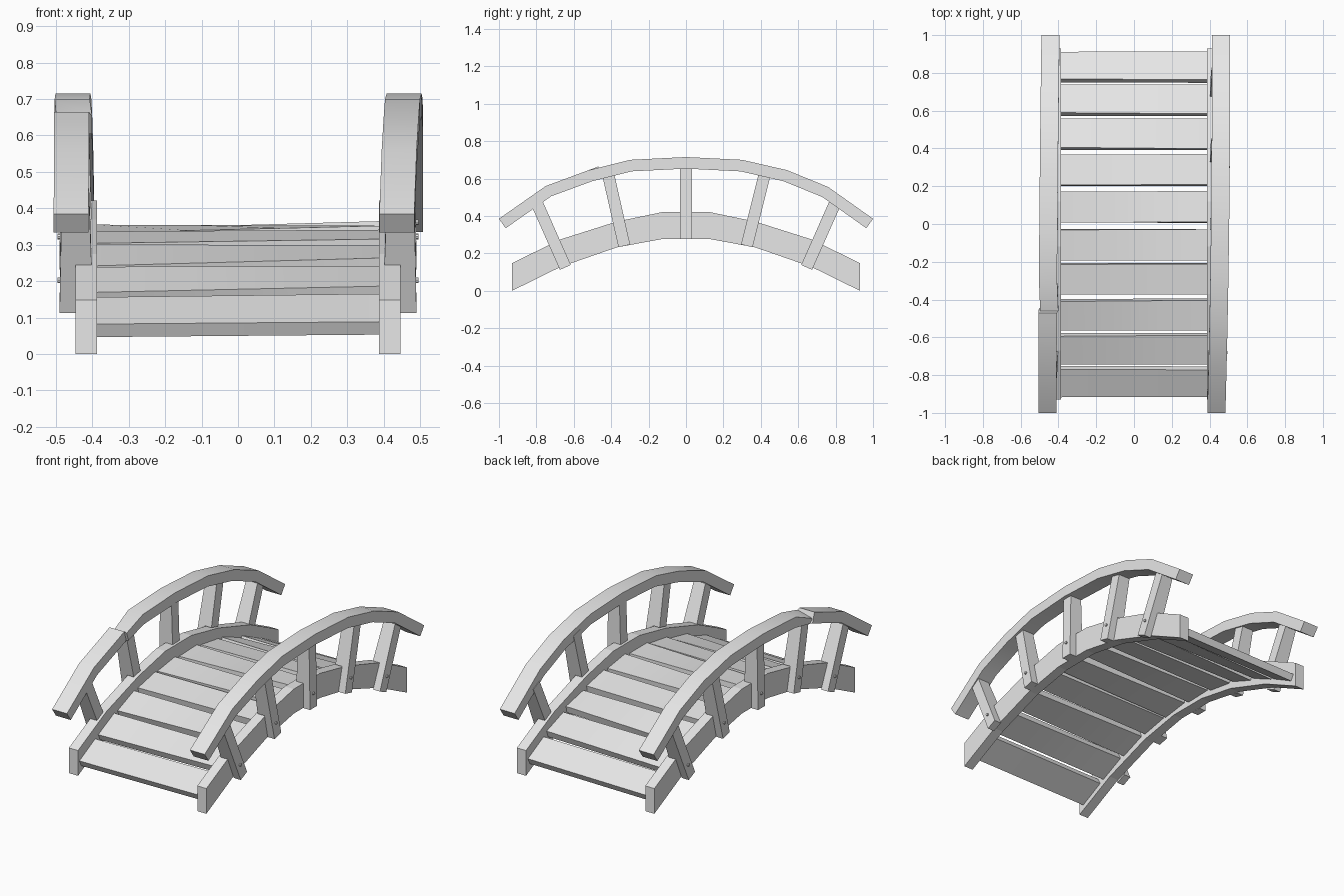
import bpy, bmesh, math, random
from mathutils import Vector, Matrix

cube = bpy.data.objects.get("Cube")
if cube:
    bpy.data.objects.remove(cube)
random.seed(4)

wood = bpy.data.materials.new("light_grey")
wood.use_nodes = True
wood.diffuse_color = (0.8, 0.8, 0.8, 1)
wood.node_tree.nodes["Principled BSDF"].inputs["Base Color"].default_value = (0.8, 0.8, 0.8, 1)


def finish(name, bm, smooth=None):
    bmesh.ops.recalc_face_normals(bm, faces=bm.faces)
    mesh = bpy.data.meshes.new(name)
    bm.to_mesh(mesh)
    bm.free()
    mesh.materials.append(wood)
    ob = bpy.data.objects.new(name, mesh)
    bpy.context.collection.objects.link(ob)
    if smooth:
        bpy.ops.object.select_all(action='DESELECT')
        ob.select_set(True)
        bpy.context.view_layer.objects.active = ob
        bpy.ops.object.shade_smooth_by_angle(angle=math.radians(smooth))
    return ob


def loft(name, rings, smooth=None):
    """Skin a list of equal closed rings and cap both ends."""
    bm = bmesh.new()
    rows = [[bm.verts.new(p) for p in ring] for ring in rings]
    n = len(rows[0])
    for a, b in zip(rows, rows[1:]):
        for i in range(n):
            j = (i + 1) % n
            bm.faces.new((a[i], a[j], b[j], b[i]))
    bm.faces.new(rows[0])
    bm.faces.new(rows[-1])
    return finish(name, bm, smooth)


sides = (("left", 1), ("right", -1))

# Arched side beams: y, underside z, top z
half = [(0.93, 0.0, 0.148), (0.67, 0.128, 0.275), (0.37, 0.232, 0.37), (0.12, 0.278, 0.422)]
arch = [(-y, lo, hi) for y, lo, hi in half] + half[::-1]
for label, s in sides:
    loft(label + "_beam", [[(s * 0.387, y, lo), (s * 0.446, y, lo),
                            (s * 0.446, y, hi), (s * 0.387, y, hi)] for y, lo, hi in arch])

# Slightly twisted deck planks following the arch
centres = [-0.835, -0.66, -0.48, -0.29, -0.11, 0.09, 0.285, 0.475, 0.655, 0.83]
for k, yc in enumerate(centres):
    rings = []
    twist = random.uniform(-0.1, 0.1) if 0 < k < 9 else 0.01
    for x in (-0.39, -0.13, 0.13, 0.39):
        t = x / 0.39
        ang = math.atan(-0.62 * yc) + twist * t
        mid = Vector((x, yc, 0.285 - 0.325 * yc * yc + 0.047 + 0.004 * t))
        along = Vector((0, math.cos(ang), math.sin(ang)))
        up = Vector((0, -math.sin(ang), math.cos(ang)))
        w, h = 0.082, 0.02
        rings.append([mid + along * a * w + up * b * h
                      for a, b in ((-1, -1), (1, -1), (1, 1), (-1, 1))])
    loft("deck_plank_%d" % (k + 1), rings, 30)

# Handrails: top line y, z
rail = [(-1.0, 0.385), (-0.75, 0.56), (-0.52, 0.645), (-0.3, 0.70), (0, 0.715),
        (0.3, 0.70), (0.54, 0.645), (0.76, 0.555), (1.0, 0.385)]


def rail_ring(y, z, slope, xc, dip=0.0, s=1):
    tan = Vector((0, 1, slope)).normalized()
    down = Vector((0, tan.z, -tan.y)) * 0.062
    top = Vector((xc, y, z))
    inner, outer = Vector((-s * 0.048, 0, 0)), Vector((s * 0.048, 0, 0))
    drop = Vector((0, 0, -dip))
    return [top + inner + drop * 0.3, top + outer + drop, top + outer + down, top + inner + down]


def slope_at(i):
    a, b = rail[max(i - 1, 0)], rail[min(i + 1, len(rail) - 1)]
    return (b[1] - a[1]) / (b[0] - a[0])


for label, s in sides:
    rings = []
    for i, (y, z) in enumerate(rail):
        bow = 0.008 * (1 - y * y)
        xc = 0.448 + 0.012 * y + bow if s > 0 else -0.45 + 0.008 * y - bow * 0.4
        rings.append(rail_ring(y, z, slope_at(i), xc, s=s))
        # Worn notch on one rail
        if s < 0 and i == 2:
            rings.append(rail_ring(-0.47, 0.664, 0.3, xc, s=s))
            rings.append(rail_ring(-0.46, 0.664, 0.3, xc + 0.008, 0.035, s))
    loft(label + "_handrail", rings, 25)

# Notched posts: base y, z then top y, z
posts = [(-0.645, 0.125, -0.80, 0.475), (-0.33, 0.24, -0.42, 0.64), (0, 0.277, 0, 0.67),
         (0.325, 0.24, 0.425, 0.64), (0.645, 0.125, 0.80, 0.475)]
for label, s in sides:
    for k, (y0, z0, y1, z1) in enumerate(posts):
        base, top = Vector((0, y0, z0)), Vector((0, y1, z1))
        axis = (top - base).normalized()
        across = Vector((0, axis.z, -axis.y)) * 0.032
        length = (top - base).length
        profile = [(0.446, 0), (0.49, 0), (0.483, length), (0.41, length),
                   (0.402, 0.14), (0.446, 0.14)]
        name = "%s_post_%d" % (label, k + 1)
        loft(name, [[base + axis * d + across * e + Vector((s * x, 0, 0)) for x, d in profile]
                    for e in (-1, 1)])
        # Bolt head through the post
        bm = bmesh.new()
        bolt = base + axis * 0.085 + Vector((s * 0.49, 0, 0))
        bmesh.ops.create_cone(bm, cap_ends=True, segments=8, radius1=0.008, radius2=0.008, depth=0.012,
                              matrix=Matrix.Translation(bolt) @ Matrix.Rotation(math.pi / 2, 4, 'Y'))
        finish(name + "_bolt", bm)
